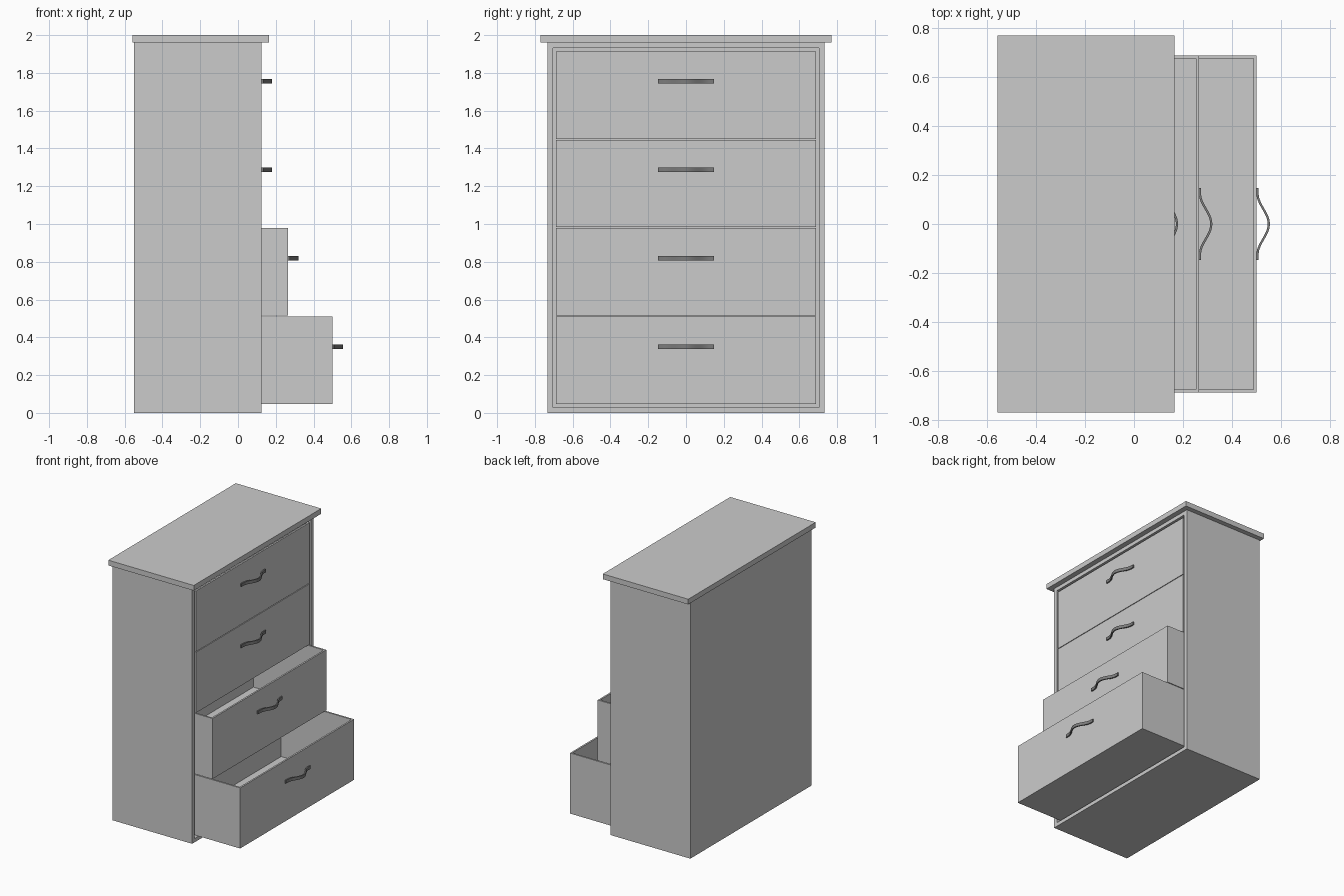
import bpy, bmesh, math
from mathutils import Vector

if "Cube" in bpy.data.objects:
    bpy.data.objects.remove(bpy.data.objects["Cube"])


def material(name, v):
    m = bpy.data.materials.new(name)
    m.diffuse_color = (v, v, v, 1)
    m.use_nodes = True
    m.node_tree.nodes["Principled BSDF"].inputs["Base Color"].default_value = m.diffuse_color
    return m


BODY = material("light_grey", 0.6)
METAL = material("dark_grey", 0.2)


def finish(bm, name, mat):
    bmesh.ops.recalc_face_normals(bm, faces=bm.faces[:])
    me = bpy.data.meshes.new(name)
    bm.to_mesh(me)
    bm.free()
    ob = bpy.data.objects.new(name, me)
    bpy.context.collection.objects.link(ob)
    me.materials.append(mat)
    return ob


def box(lo, hi):
    bm = bmesh.new()
    bmesh.ops.create_cube(bm, size=1)
    for v in bm.verts:
        v.co = Vector([(a + b) / 2 + c * (b - a) for a, b, c in zip(lo, hi, v.co)])
    bm.normal_update()
    return bm


def hollow(bm, direction, wall, depth):
    """Open a box on one side, leaving walls of even thickness."""
    d = Vector(direction)
    face = max(bm.faces, key=lambda f: f.normal.dot(d))
    bmesh.ops.inset_region(bm, faces=[face], thickness=wall)
    new = bmesh.ops.extrude_discrete_faces(bm, faces=[face])["faces"]
    bmesh.ops.translate(bm, verts=new[0].verts[:], vec=-d * depth)


# Carcass, open to +x, and the overhanging top
FRONT = 0.125
carcass = box((-0.55, -0.733, 0), (FRONT, 0.733, 1.96))
hollow(carcass, (1, 0, 0), 0.041, 0.64)
finish(carcass, "carcass", BODY)
finish(box((-0.558, -0.77, 1.96), (0.165, 0.77, 2.0)), "top_board", BODY)


def handle(x, z, name):
    """Flat strip bent into a bell-shaped pull."""
    bm = bmesh.new()
    n, half, foot, h, t = 32, 0.147, 0.125, 0.012, 0.009
    path = []
    for i in range(n + 1):
        y = -half + 2 * half * i / n
        s = min(abs(y) / foot, 1)
        path.append(Vector((t / 2 + 0.023 * (1 + math.cos(math.pi * s)), y, 0)))
    rings = []
    for i, p in enumerate(path):
        tan = (path[min(i + 1, n)] - path[max(i - 1, 0)]).normalized()
        nor = Vector((tan.y, -tan.x, 0)) * t / 2
        rings.append([bm.verts.new(p + nor * a + Vector((x, 0, z + h * b)))
                      for a, b in ((-1, -1), (1, -1), (1, 1), (-1, 1))])
    for a, b in zip(rings, rings[1:]):
        for k in range(4):
            j = (k + 1) % 4
            bm.faces.new((a[k], a[j], b[j], b[k]))
    bm.faces.new(rings[0])
    bm.faces.new(rings[-1])
    ob = finish(bm, name, METAL)
    bpy.ops.object.select_all(action='DESELECT')
    ob.select_set(True)
    bpy.context.view_layer.objects.active = ob
    bpy.ops.object.shade_smooth_by_angle(angle=math.radians(40))


# Drawers from bottom to top, the lower two pulled out
for i, pull in enumerate((0.375, 0.14, 0, 0)):
    z = 0.047 + 0.468 * i
    x = FRONT + pull
    drawer = box((x - 0.62, -0.688, z), (x, 0.688, z + 0.463))
    hollow(drawer, (0, 0, 1), 0.018, 0.443)
    finish(drawer, f"drawer_{i + 1}", BODY)
    handle(x, z + 0.304, f"handle_{i + 1}")
